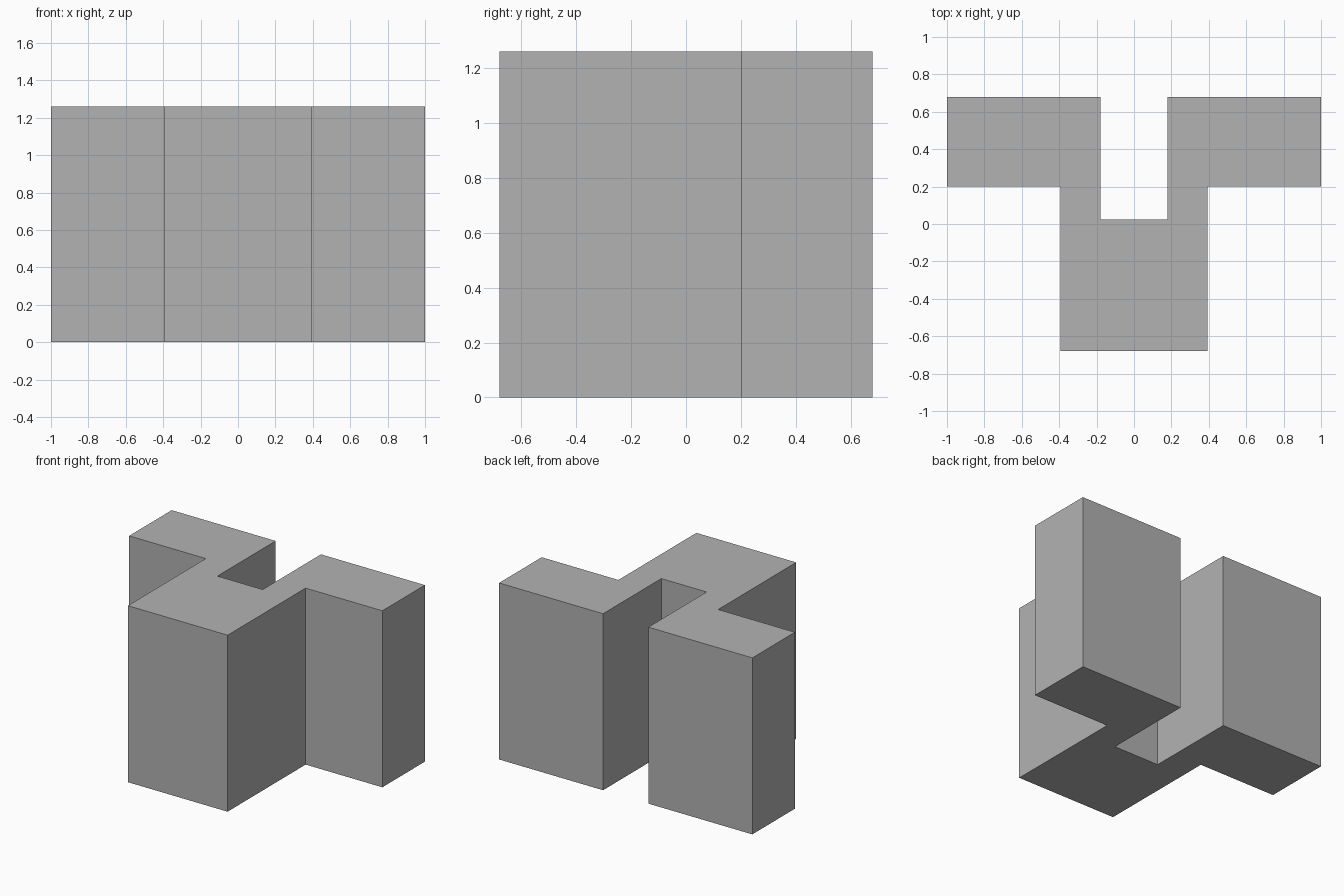
import bpy
import bmesh

cube = bpy.data.objects.get("Cube")
if cube:
    bpy.data.objects.remove(cube, do_unlink=True)

HEIGHT = 1.26

# Plain grey material
grey = bpy.data.materials.new("plain_grey")
grey.use_nodes = True
colour = (0.448, 0.448, 0.448, 1)
grey.diffuse_color = colour
grey.node_tree.nodes["Principled BSDF"].inputs["Base Color"].default_value = colour

# Outline of the right half, mirrored into a full Y-shaped footprint
half = [(0.394, -0.68), (0.394, 0.2), (1, 0.2), (1, 0.68), (0.179, 0.68), (0.179, 0.023)]
outline = half + [(-x, y) for x, y in reversed(half)]

# Extrude the footprint into a solid block
bm = bmesh.new()
base = bm.faces.new([bm.verts.new((x, y, 0)) for x, y in outline])
top = bmesh.ops.extrude_face_region(bm, geom=[base], use_keep_orig=True)
top_verts = [g for g in top["geom"] if isinstance(g, bmesh.types.BMVert)]
bmesh.ops.translate(bm, verts=top_verts, vec=(0, 0, HEIGHT))
bmesh.ops.recalc_face_normals(bm, faces=bm.faces)

mesh = bpy.data.meshes.new("forked_block")
bm.to_mesh(mesh)
bm.free()
mesh.materials.append(grey)
block = bpy.data.objects.new("forked_block", mesh)
bpy.context.collection.objects.link(block)
